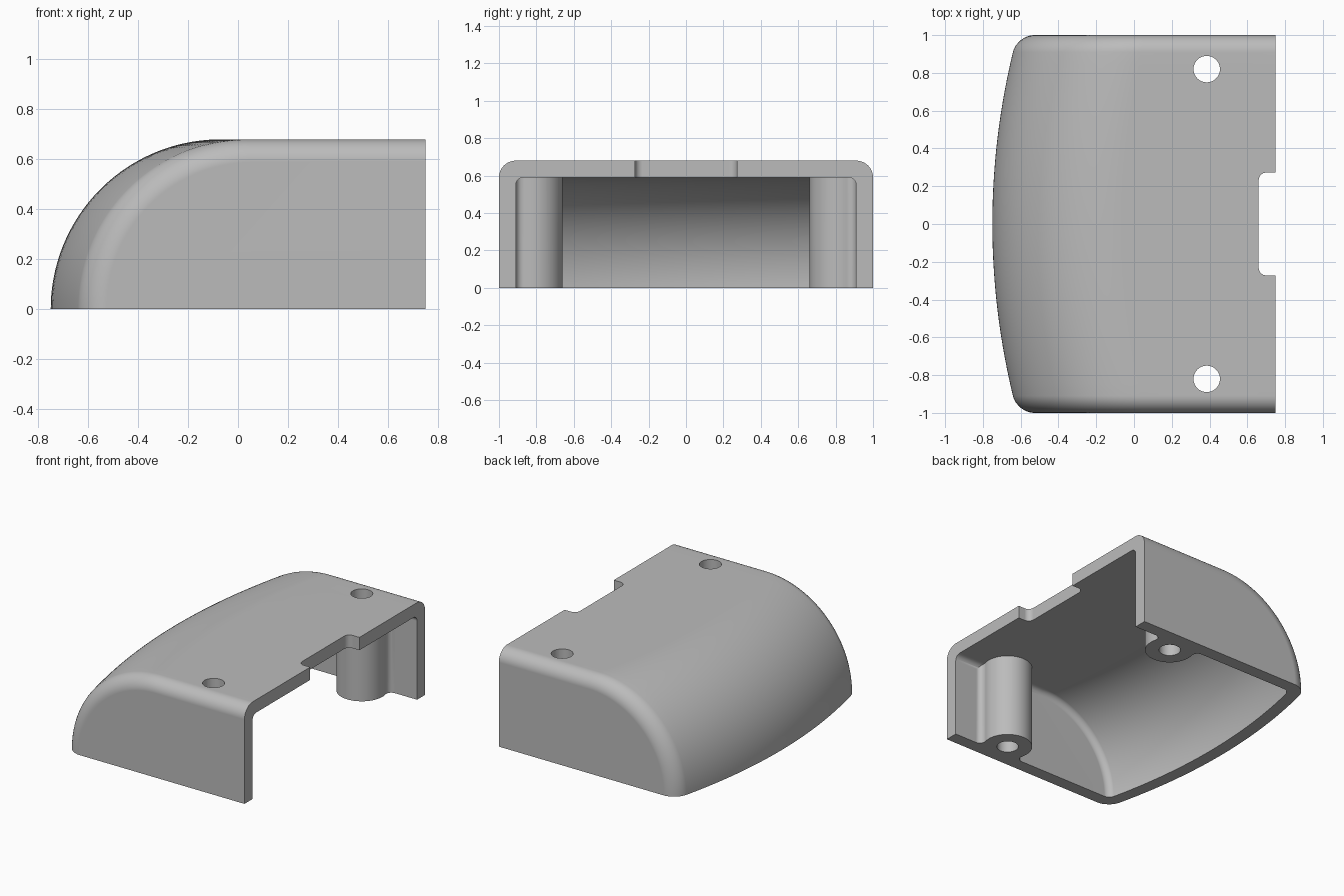
import bpy, bmesh
from math import sin, cos, pi, sqrt, atan2

if "Cube" in bpy.data.objects:
    bpy.data.objects.remove(bpy.data.objects["Cube"])

WALL, RADIUS, BACK = 0.09, 0.68, 0.75
BOSS_X, BOSS_Y, BOSS_R, HOLE_R = 0.385, 0.82, 0.16, 0.07


def finish(bm, name):
    bmesh.ops.recalc_face_normals(bm, faces=bm.faces)
    mesh = bpy.data.meshes.new(name)
    bm.to_mesh(mesh)
    bm.free()
    obj = bpy.data.objects.new(name, mesh)
    bpy.context.collection.objects.link(obj)
    return obj


def loft(name, half, radius, fillet, back, bottom):
    """Quarter-round hood swept along a bowed path, with filleted ends."""
    flat = half - fillet
    rings = [(flat * i / 14, 0) for i in range(-14, 15)]
    ends = [(flat + fillet * sin(a), fillet * (1 - cos(a)))
            for a in (pi / 2 * k / 8 for k in range(1, 9))]
    rings = [(-y, d) for y, d in reversed(ends)] + rings + ends
    bm = bmesh.new()
    loops = []
    for y, d in rings:
        cx, r = -0.07 + y * y / 7.6, radius - d
        pts = [(cx - r * cos(t), r * sin(t))
               for t in (pi / 2 * k / 40 for k in range(41))]
        if bottom < 0:
            pts.insert(0, (cx - r, bottom))
        pts += [(back, r), (back, bottom)]
        loops.append([bm.verts.new((x, y, z)) for x, z in pts])
    n = len(loops[0])
    for a, b in zip(loops, loops[1:]):
        for i in range(n):
            j = (i + 1) % n
            bm.faces.new((a[i], a[j], b[j], b[i]))
    bm.faces.new(loops[0])
    bm.faces.new(loops[-1])
    return finish(bm, name)


def prism(name, outline, z0, z1):
    bm = bmesh.new()
    face = bm.faces.new([bm.verts.new((x, y, z0)) for x, y in outline])
    top = bmesh.ops.extrude_face_region(bm, geom=[face])["geom"]
    verts = [g for g in top if isinstance(g, bmesh.types.BMVert)]
    bmesh.ops.translate(bm, verts=verts, vec=(0, 0, z1 - z0))
    return finish(bm, name)


def arc(cx, cy, r, a0, a1, n):
    return [(cx + r * cos(a0 + (a1 - a0) * k / n),
             cy + r * sin(a0 + (a1 - a0) * k / n)) for k in range(n + 1)]


def subtract(obj, cutter):
    mod = obj.modifiers.new("cut", "BOOLEAN")
    mod.operation, mod.solver, mod.object = "DIFFERENCE", "EXACT", cutter
    bpy.context.view_layer.objects.active = obj
    bpy.ops.object.modifier_apply(modifier=mod.name)
    bpy.data.objects.remove(cutter)


# Outer hood and its hollow
cover = loft("cover_shell", 1.0, RADIUS, 0.09, BACK, 0)
cavity = loft("cavity", 1.0 - WALL, RADIUS - WALL, 0.04, BACK + 0.2, -0.1)

# Screw posts, blended into the side walls, stay solid inside the hollow
f = 0.04
fy = 1 - WALL - f
dx = sqrt((BOSS_R + f) ** 2 - (fy - BOSS_Y) ** 2)
ang = atan2(fy - BOSS_Y, dx)
for side in (-1, 1):
    left = arc(BOSS_X - dx, fy, f, pi / 2, -ang, 8)
    post = arc(BOSS_X, BOSS_Y, BOSS_R, pi - ang, 2 * pi + ang, 40)
    right = arc(BOSS_X + dx, fy, f, pi + ang, pi / 2, 8)
    outline = ([(left[0][0], 0.97)] + left + post[1:-1] + right
               + [(right[-1][0], 0.97)])
    subtract(cavity, prism("screw_post", [(x, side * y) for x, y in outline], -0.3, 0.8))
subtract(cover, cavity)

# Screw holes
for side in (-1, 1):
    hole = arc(BOSS_X, side * BOSS_Y, HOLE_R, 0, 2 * pi, 40)[:-1]
    subtract(cover, prism("screw_hole", hole, -0.2, 0.9))

# Round-cornered notch in the back edge of the top
nx, ny, nr = 0.66, 0.272, 0.04
notch = ([(0.9, ny)] + arc(nx + nr, ny - nr, nr, pi / 2, pi, 8)
         + arc(nx + nr, nr - ny, nr, pi, 1.5 * pi, 8) + [(0.9, -ny)])
subtract(cover, prism("notch", notch, 0.4, 0.9))

# Grey plastic and smooth shading
grey = bpy.data.materials.new("grey plastic")
grey.use_nodes = True
color = (0.5, 0.5, 0.5, 1)
grey.diffuse_color = color
grey.node_tree.nodes["Principled BSDF"].inputs["Base Color"].default_value = color
cover.data.materials.clear()
cover.data.materials.append(grey)
for p in cover.data.polygons:
    p.material_index = 0
bpy.ops.object.select_all(action="DESELECT")
cover.select_set(True)
bpy.context.view_layer.objects.active = cover
bpy.ops.object.shade_smooth_by_angle(angle=pi / 6)
weighted = cover.modifiers.new("even_normals", "WEIGHTED_NORMAL")
weighted.keep_sharp = True
